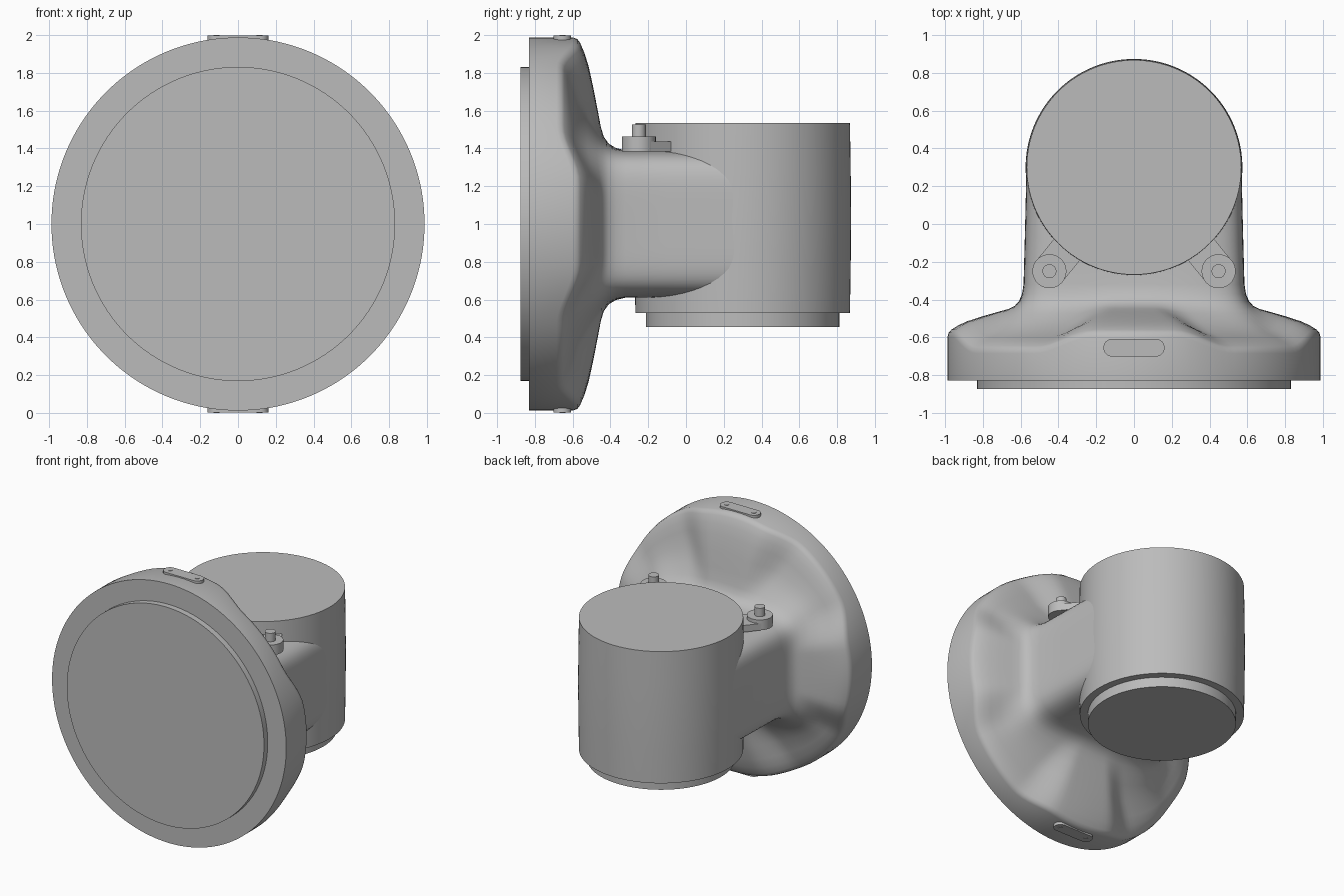
import bpy, bmesh, math
from mathutils import Matrix, Vector

cube = bpy.data.objects.get("Cube")
if cube:
    bpy.data.objects.remove(cube, do_unlink=True)

grey = bpy.data.materials.new("cast_grey")
grey.use_nodes = True
COLOR = (0.5, 0.5, 0.5, 1)
grey.diffuse_color = COLOR
grey.node_tree.nodes["Principled BSDF"].inputs["Base Color"].default_value = COLOR


def finish(name, bm, angle=35):
    bmesh.ops.recalc_face_normals(bm, faces=bm.faces[:])
    mesh = bpy.data.meshes.new(name)
    bm.to_mesh(mesh)
    bm.free()
    obj = bpy.data.objects.new(name, mesh)
    bpy.context.collection.objects.link(obj)
    mesh.materials.append(grey)
    bpy.ops.object.select_all(action='DESELECT')
    obj.select_set(True)
    bpy.context.view_layer.objects.active = obj
    bpy.ops.object.shade_smooth_by_angle(angle=math.radians(angle))
    return obj


def loft(name, rings, angle=35):
    """Skin a list of equal-length point rings and cap both ends."""
    bm = bmesh.new()
    loops = [[bm.verts.new(p) for p in ring] for ring in rings]
    n = len(loops[0])
    for a, b in zip(loops, loops[1:]):
        for i in range(n):
            j = (i + 1) % n
            bm.faces.new((a[i], a[j], b[j], b[i]))
    bm.faces.new(loops[0])
    bm.faces.new(loops[-1])
    return finish(name, bm, angle)


def circle(x, y, z, r, n):
    return [(x + r * math.cos(math.tau * i / n), y + r * math.sin(math.tau * i / n), z)
            for i in range(n)]


def turned(name, x, y, profile, n=96):
    """Vertical turned part from (radius, height) pairs."""
    return loft(name, [circle(x, y, z, r, n) for r, z in profile])


def smoothstep(a, b, v):
    t = min(1, max(0, (v - a) / (b - a)))
    return t * t * (3 - 2 * t)


# Flange and neck: rounded-rectangle neck flowing into a round, four-ridged flange
SEGMENTS = 144
RIM = 0.988


def body_ring(t, y, half_w=0.585, half_h=0.39, sag=0.0):
    """t blends from the neck outline (0) to the flange rim (1)."""
    ring = []
    for i in range(SEGMENTS):
        a = math.tau * i / SEGMENTS
        c, s = math.cos(a), math.sin(a)
        neck = (abs(c / half_w) ** 6 + abs(s / half_h) ** 6) ** (-1 / 6)
        r = neck + (RIM - neck) * t
        from_axis = abs((math.degrees(a) + 45) % 90 - 45)
        drop = sag * smoothstep(13, 32, from_axis)
        ring.append((r * c, y - drop, 1 + r * s))
    return ring


shoulder = [(1, -0.6), (0.985, -0.575), (0.95, -0.56), (0.86, -0.537), (0.74, -0.515),
            (0.55, -0.49), (0.35, -0.467), (0.2, -0.45), (0.12, -0.435), (0.06, -0.41),
            (0.02, -0.37), (0, -0.32)]
rings = [body_ring(1, -0.83)]
rings += [body_ring(t, y, sag=0.085 * smoothstep(0, 0.6, t)) for t, y in shoulder]
rings += [body_ring(0, y, w) for y, w in ((-0.1, 0.579), (0.1, 0.574), (0.3, 0.57))]
loft("flange_and_neck", rings)

# Raised round front face
loft("front_face", [[(x, y, z + 1) for x, z, y in circle(0, 0, y, 0.832, 128)]
                    for y in (-0.875, -0.82)])

# Upright barrel and its lower spigot
turned("barrel", 0, 0.3, [(0.568, 0.53), (0.572, 0.78), (0.574, 1.03),
                          (0.572, 1.28), (0.568, 1.535)], 128)
turned("lower_spigot", 0, 0.3, [(0.512, 0.455), (0.512, 0.56)], 128)

# Pinned lugs on top of the neck
for side, label in ((1, "left"), (-1, "right")):
    x, y = side * 0.448, -0.25
    turned(label + "_lug_boss", x, y, [(0.09, 1.385), (0.09, 1.463)], 40)
    turned(label + "_lug_pin", x, y, [(0.037, 1.45), (0.037, 1.527)], 24)
    along = Vector((-x, 0.3 - y, 0)).normalized()
    across = Vector((-along.y, along.x, 0)) * 0.089
    base = Vector((x, y, 0))
    plate = []
    for z, reach in ((1.385, 0.19), (1.437, 0.215)):
        tip = base + along * reach
        plate.append([p + Vector((0, 0, z)) for p in
                      (base - across, tip - across, tip + across, base + across)])
    loft(label + "_lug_arm", plate)

# Rounded pads with two screws on the top and bottom of the rim
for up, label in ((1, "top"), (-1, "bottom")):
    def pad_ring(height):
        ring = []
        for end in (1, -1):
            for k in range(17):
                a = math.pi * (k / 16 - 0.5)
                ring.append((end * (0.115 + 0.047 * math.cos(a)),
                             -0.655 + end * 0.047 * math.sin(a), 1 + up * height))
        return ring
    loft(label + "_pad", [pad_ring(0.96), pad_ring(0.997)])
    for x in (-0.115, 0.115):
        turned(label + "_pad_screw", x, -0.655,
               [(0.016, 1 + up * 0.98), (0.016, 1 + up)], 16)
